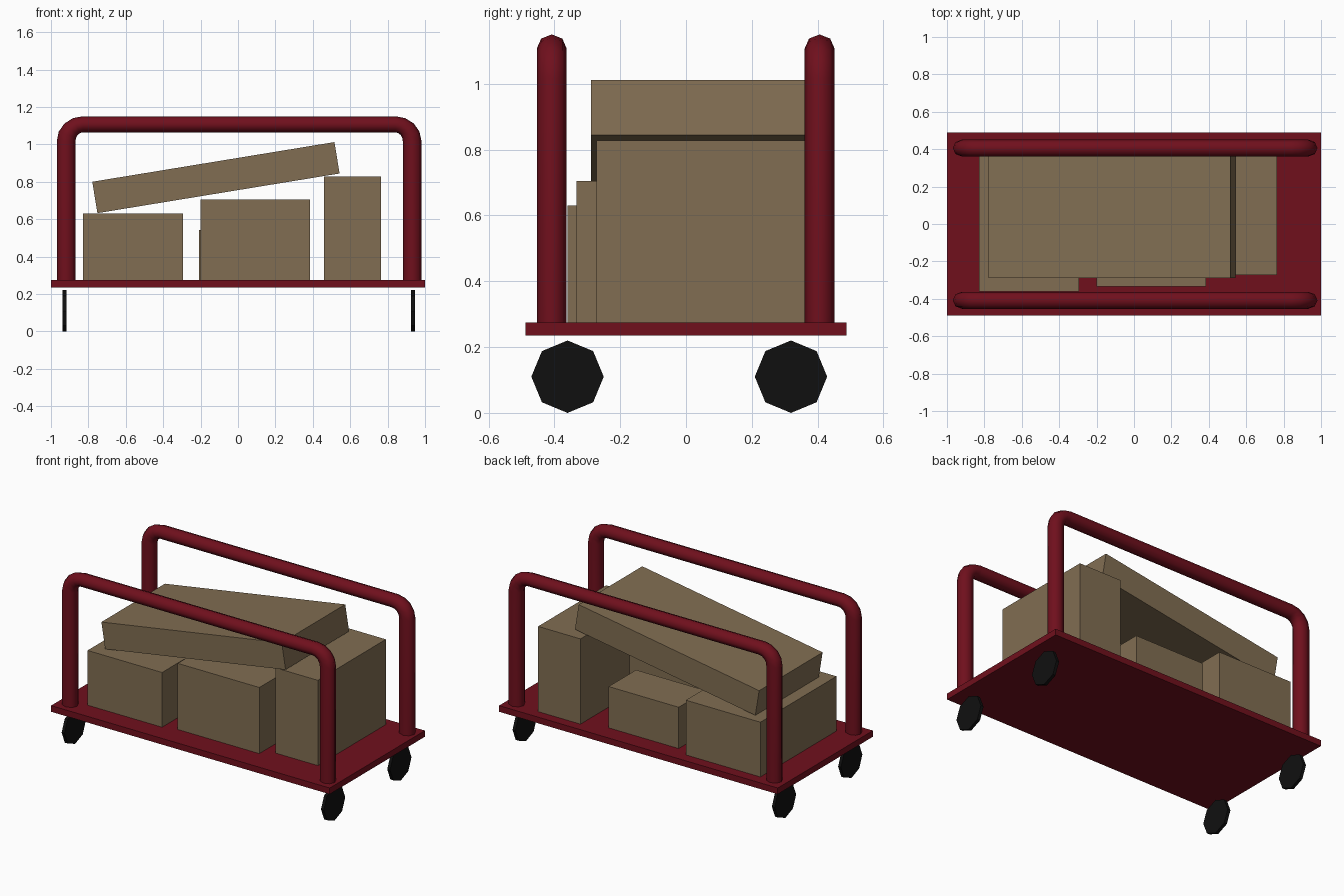
import bpy, bmesh
from math import sin, cos, pi, radians
from mathutils import Matrix

if "Cube" in bpy.data.objects:
    bpy.data.objects.remove(bpy.data.objects["Cube"])


def material(name, rgb):
    m = bpy.data.materials.new(name)
    m.diffuse_color = (*rgb, 1)
    m.use_nodes = True
    m.node_tree.nodes["Principled BSDF"].inputs["Base Color"].default_value = m.diffuse_color
    return m


RED = material("dark_red", (0.16, 0.005, 0.012))
TAN = material("cardboard", (0.22, 0.155, 0.085))
BLACK = material("rubber", (0.005, 0.005, 0.005))


def finish(name, bm, mat):
    bmesh.ops.recalc_face_normals(bm, faces=bm.faces)
    mesh = bpy.data.meshes.new(name)
    bm.to_mesh(mesh)
    bm.free()
    mesh.materials.append(mat)
    ob = bpy.data.objects.new(name, mesh)
    bpy.context.collection.objects.link(ob)
    return ob


def box(name, x, y, z, mat):
    bm = bmesh.new()
    bmesh.ops.create_cube(bm, size=1)
    bmesh.ops.scale(bm, vec=(x[1] - x[0], y[1] - y[0], z[1] - z[0]), verts=bm.verts)
    ob = finish(name, bm, mat)
    ob.location = (sum(x) / 2, sum(y) / 2, sum(z) / 2)
    return ob


def rail(name, y):
    # U-shaped path: position and outward normal in the xz plane
    x0, x1, top, bend = -0.919, 0.931, 1.107, 0.09
    path = [(x0, 0.26, -1, 0)]
    for cx, start in ((x0 + bend, pi), (x1 - bend, pi / 2)):
        for i in range(5):
            a = start - i * pi / 8
            path.append((cx + bend * cos(a), top - bend + bend * sin(a), cos(a), sin(a)))
    path.append((x1, 0.26, 1, 0))
    # Eight-sided tube swept along the path
    bm = bmesh.new()
    rings = []
    for px, pz, nx, nz in path:
        rings.append([bm.verts.new((px + nx * 0.05 * cos(k * pi / 4),
                                    y + 0.0455 * sin(k * pi / 4),
                                    pz + nz * 0.043 * cos(k * pi / 4))) for k in range(8)])
    for a, b in zip(rings, rings[1:]):
        for k in range(8):
            bm.faces.new((a[k], a[(k + 1) % 8], b[(k + 1) % 8], b[k])).smooth = True
    bm.faces.new(rings[0])
    bm.faces.new(rings[-1])
    return finish(name, bm, RED)


def wheel(name, x, y):
    # Thin octagonal disc with its axle along x
    bm = bmesh.new()
    bmesh.ops.create_cone(bm, cap_ends=True, segments=8, radius1=0.11, radius2=0.11,
                          depth=0.02, matrix=Matrix.Rotation(pi / 2, 4, 'Y'))
    ob = finish(name, bm, BLACK)
    ob.location = (x, y, 0.11)
    return ob


# Cart
box("deck", (-1, 1), (-0.488, 0.488), (0.235, 0.275), RED)
rail("front_rail", -0.408)
rail("back_rail", 0.406)
for side, wx in (("left", -0.927), ("right", 0.935)):
    for end, wy in (("front", -0.36), ("back", 0.319)):
        wheel(f"{end}_{side}_wheel", wx, wy)

# Cargo
box("left_carton", (-0.828, -0.293), (-0.36, 0.42), (0.275, 0.63), TAN)
box("middle_carton", (-0.2, 0.386), (-0.333, 0.03), (0.275, 0.704), TAN)
box("low_carton", (-0.208, 0.295), (0.09, 0.372), (0.275, 0.543), TAN)
box("tall_carton", (0.46, 0.764), (-0.272, 0.425), (0.275, 0.828), TAN)
tilted = box("tilted_carton", (-0.774, 0.538), (-0.288, 0.363), (0.737, 0.907), TAN)
tilted.rotation_euler.y = radians(-9.3)
